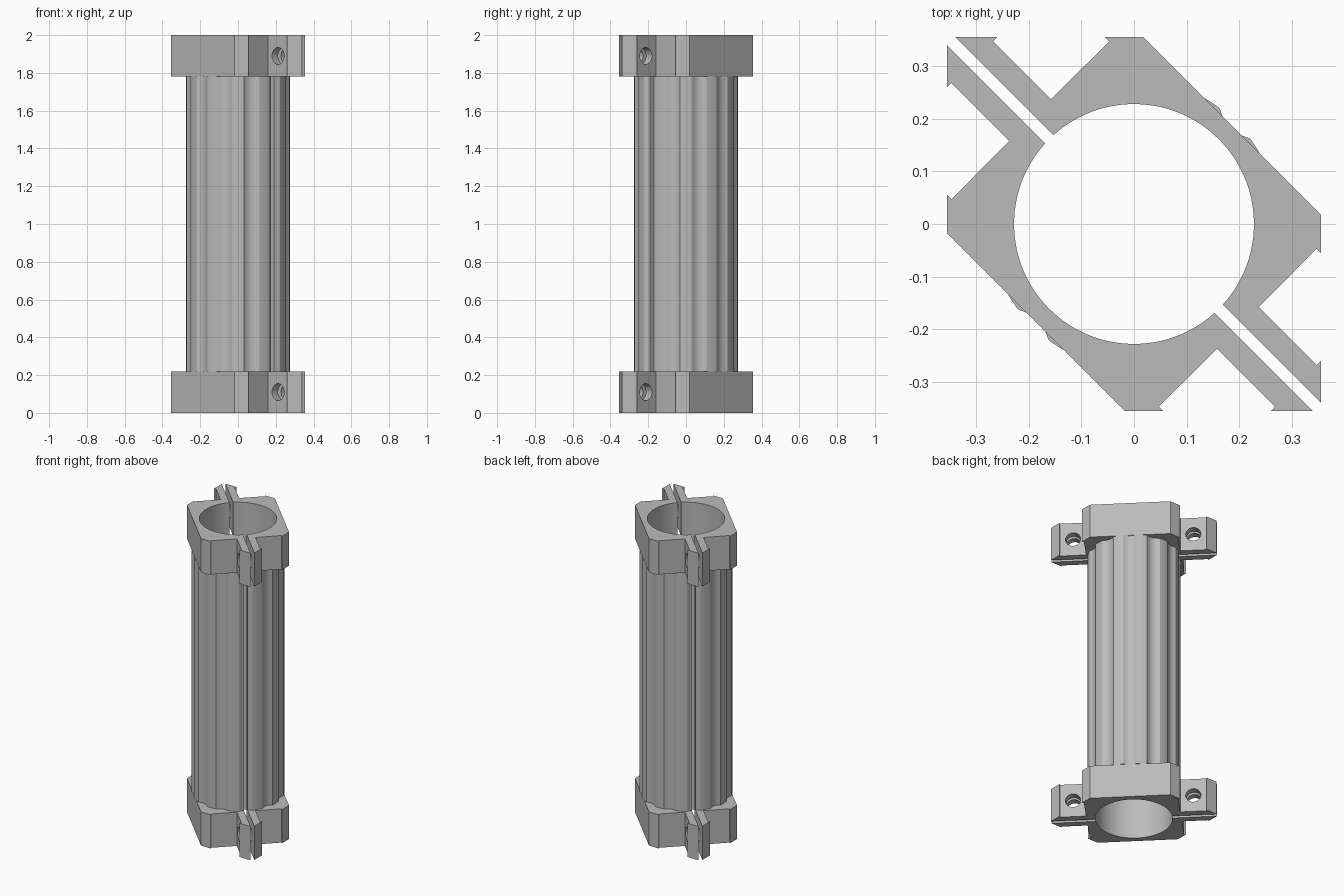
import bpy, bmesh, math
from mathutils import Matrix

cube = bpy.data.objects.get("Cube")
if cube:
    bpy.data.objects.remove(cube, do_unlink=True)

BORE = 0.228       # inner radius
TUBE_R = 0.274     # ridge radius of the fluted tube
GAP = 0.0113       # half width of the split
COLLAR_H = 0.22
TOP = 2.0

grey = bpy.data.materials.new("plain_grey")
grey.use_nodes = True
grey.diffuse_color = (0.5, 0.5, 0.5, 1)
grey.node_tree.nodes["Principled BSDF"].inputs["Base Color"].default_value = (0.5, 0.5, 0.5, 1)


def prism(name, outline, z0, z1, turn):
    """Extrude a closed outline between two heights, turned about z."""
    bm = bmesh.new()
    base = bm.faces.new([bm.verts.new((x, y, z0)) for x, y in outline])
    cap = bmesh.ops.extrude_face_region(bm, geom=[base])["geom"]
    bmesh.ops.translate(bm, vec=(0, 0, z1 - z0),
                        verts=[v for v in cap if isinstance(v, bmesh.types.BMVert)])
    bmesh.ops.rotate(bm, verts=bm.verts, matrix=Matrix.Rotation(turn, 3, "Z"))
    bmesh.ops.recalc_face_normals(bm, faces=bm.faces)
    mesh = bpy.data.meshes.new(name)
    bm.to_mesh(mesh)
    bm.free()
    obj = bpy.data.objects.new(name, mesh)
    bpy.context.collection.objects.link(obj)
    mesh.materials.append(grey)
    return obj


def arc(radius_at, end_radius, steps):
    """Half ring from the front left split round to the back right split."""
    trim = math.asin(GAP / end_radius)
    a0, a1 = -math.pi / 4 + trim, 3 * math.pi / 4 - trim
    angles = [a0 + (a1 - a0) * i / steps for i in range(steps + 1)]
    return [(radius_at(a) * math.cos(a), radius_at(a) * math.sin(a)) for a in angles]


def fluted(a):
    """Twelve shallow concave flutes cut into a round tube."""
    d = (math.degrees(a) % 30) - 15
    return TUBE_R - 0.016 * max(0, 1 - (d / 8.5) ** 2)


def smooth(obj):
    bpy.ops.object.select_all(action="DESELECT")
    obj.select_set(True)
    bpy.context.view_layer.objects.active = obj
    bpy.ops.object.shade_smooth_by_angle(angle=math.radians(25))


def drill(obj, z, turn):
    """Cut the bolt holes through both flanges of a clamp half."""
    for side in (1, -1):
        a = turn - math.pi / 4 + (0 if side == 1 else math.pi)
        centre = (0.356 * math.cos(a), 0.356 * math.sin(a), z)
        bpy.ops.mesh.primitive_cylinder_add(
            vertices=32, radius=0.045, depth=0.3, location=centre,
            rotation=(math.pi / 2, 0, a))
        cutter = bpy.context.object
        cutter.hide_render = True
        mod = obj.modifiers.new("bolt_hole", "BOOLEAN")
        mod.operation, mod.solver, mod.object = "DIFFERENCE", "EXACT", cutter
        bpy.context.view_layer.update()
        evaluated = obj.evaluated_get(bpy.context.evaluated_depsgraph_get())
        cut = bpy.data.meshes.new_from_object(evaluated)
        obj.modifiers.clear()
        obj.data = cut
        bpy.data.objects.remove(cutter, do_unlink=True)
    cut.materials.clear()
    cut.materials.append(grey)


# Clamp half outline: back flange and block corner, mirrored over x = y
corner = [(-0.339, 0.355), (-0.26, 0.355), (-0.268, 0.347), (-0.158, 0.237),
          (-0.047, 0.347), (-0.055, 0.355), (0.018, 0.355)]
bore = arc(lambda a: BORE, BORE, 48)
clamp = bore + corner + [(y, x) for x, y in reversed(corner)]

# Tube half: fluted outside, round inside
tube = arc(fluted, TUBE_R - 0.016, 180) + bore[::-1]

for half, turn in (("back_left", 0), ("front_right", math.pi)):
    smooth(prism("fluted_tube_" + half, tube, COLLAR_H, TOP - COLLAR_H, turn))
    for level, z0 in (("lower", 0), ("upper", TOP - COLLAR_H)):
        collar = prism(f"{level}_clamp_{half}", clamp, z0, z0 + COLLAR_H, turn)
        drill(collar, z0 + COLLAR_H / 2, turn)
        smooth(collar)
